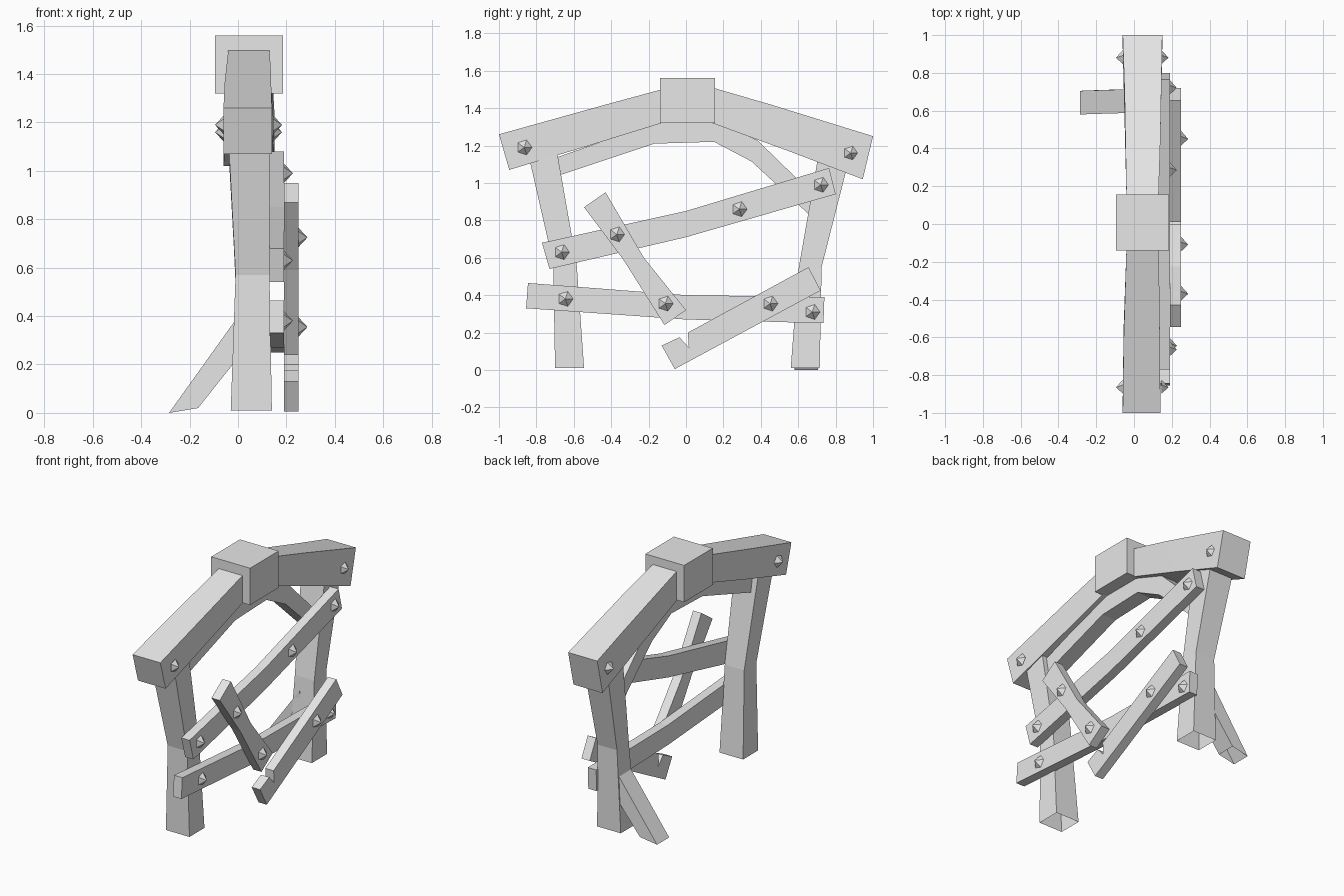
import bpy
import bmesh
import math
from mathutils import Matrix, Vector

cube = bpy.data.objects.get("Cube")
if cube:
    bpy.data.objects.remove(cube, do_unlink=True)

GREY = (0.8, 0.8, 0.8, 1.0)
wood = bpy.data.materials.new("plain grey")
wood.use_nodes = True
wood.diffuse_color = GREY
wood.node_tree.nodes["Principled BSDF"].inputs["Base Color"].default_value = GREY


def finish(name, bm):
    """Turn a bmesh into a flat-shaded object."""
    bmesh.ops.recalc_face_normals(bm, faces=bm.faces[:])
    mesh = bpy.data.meshes.new(name)
    bm.to_mesh(mesh)
    bm.free()
    mesh.materials.append(wood)
    obj = bpy.data.objects.new(name, mesh)
    bpy.context.collection.objects.link(obj)
    return obj


def section(x0, x1, a, b, b_far=None):
    """Four-cornered cross-section between two (y, z) points."""
    b_far = b_far or b
    return [(x0, *a), (x1, *a), (x1, *b_far), (x0, *b)]


def loft(name, sections, open_start=False):
    """Beam skinned through a row of cross-sections."""
    bm = bmesh.new()
    rings = [[bm.verts.new(p) for p in s] for s in sections]
    for r, s in zip(rings, rings[1:]):
        for i in range(4):
            j = (i + 1) % 4
            bm.faces.new((r[i], r[j], s[j], s[i]))
    if not open_start:
        bm.faces.new(rings[0])
    bm.faces.new(rings[-1])
    return finish(name, bm)


def plank(name, x0, x1, outline):
    """Board cut to a (y, z) outline."""
    bm = bmesh.new()
    face = bm.faces.new([bm.verts.new((x0, y, z)) for y, z in outline])
    out = bmesh.ops.extrude_face_region(bm, geom=[face])
    moved = [v for v in out["geom"] if isinstance(v, bmesh.types.BMVert)]
    bmesh.ops.translate(bm, verts=moved, vec=(x1 - x0, 0, 0))
    return finish(name, bm)


def stud(name, x, y, z, side=1):
    """Five-sided pointed nail head."""
    bm = bmesh.new()
    height = 0.037
    bmesh.ops.create_cone(bm, cap_ends=True, segments=5, radius1=0.042, radius2=0, depth=height)
    bmesh.ops.remove_doubles(bm, verts=bm.verts[:], dist=0.0001)
    turn = Matrix.Rotation(side * math.pi / 2, 4, "Y")
    place = Matrix.Translation(Vector((x + side * height / 2, y, z)))
    bmesh.ops.transform(bm, matrix=place @ turn, verts=bm.verts[:])
    return finish(name, bm)


# Bent posts, open underneath
loft("front_post", [
    section(-0.03, 0.14, (-0.70, 0.01), (-0.545, 0.01)),
    section(-0.01, 0.13, (-0.71, 0.57), (-0.585, 0.57)),
    section(-0.04, 0.13, (-0.84, 1.14), (-0.69, 1.17)),
], open_start=True)
loft("back_post", [
    section(-0.03, 0.14, (0.56, 0.01), (0.715, 0.01)),
    section(-0.01, 0.13, (0.60, 0.53), (0.725, 0.55)),
    section(-0.04, 0.13, (0.71, 1.16), (0.865, 1.10)),
], open_start=True)

# Sloping roof beams, pinched and twisted in the middle
loft("front_roof_beam", [
    section(-0.06, 0.14, (-0.945, 1.07), (-1.0, 1.26)),
    section(-0.055, 0.135, (-0.55, 1.19), (-0.62, 1.365), (-0.40, 1.427)),
    section(-0.04, 0.13, (-0.13, 1.32), (-0.13, 1.50)),
])
loft("back_roof_beam", [
    section(-0.06, 0.15, (0.945, 1.02), (1.0, 1.25)),
    section(-0.05, 0.14, (0.55, 1.17), (0.70, 1.34), (0.45, 1.42)),
    section(-0.04, 0.13, (0.14, 1.32), (0.14, 1.51)),
])

# Ridge block
plank("ridge_block", -0.095, 0.185,
      [(-0.14, 1.32), (0.155, 1.32), (0.155, 1.56), (-0.14, 1.56)])

# Curved inner brace
loft("arch_brace", [
    section(0, 0.1, low, high) for low, high in (
        ((-0.71, 1.03), (-0.71, 1.13)),
        ((-0.17, 1.21), (-0.17, 1.32)),
        ((0.15, 1.22), (0.16, 1.32)),
        ((0.35, 1.115), (0.38, 1.23)),
        ((0.67, 0.82), (0.72, 0.90)))
])

# Raking prop behind the back post, open underneath
loft("prop", [
    [(-0.285, 0.58, 0), (-0.285, 0.705, 0), (-0.165, 0.71, 0.02), (-0.165, 0.585, 0.02)],
    [(0.03, 0.59, 0.44), (0.03, 0.715, 0.44), (0.05, 0.715, 0.29), (0.05, 0.59, 0.29)],
], open_start=True)

# Boards nailed across the opening
INNER, MIDDLE, OUTER = 0.13, 0.19, 0.25
plank("upper_board", INNER, MIDDLE,
      [(-0.73, 0.54), (0, 0.71), (0.80, 0.94), (0.765, 1.08), (0, 0.85), (-0.77, 0.68)])
plank("lower_board", INNER, MIDDLE,
      [(-0.855, 0.33), (0, 0.27), (0.735, 0.25), (0.74, 0.39), (0, 0.40), (-0.845, 0.465)])
plank("short_board", MIDDLE, OUTER,
      [(-0.545, 0.87), (-0.335, 0.59), (-0.115, 0.24), (0, 0.32), (-0.225, 0.60), (-0.43, 0.95)])
plank("split_board", MIDDLE, OUTER,
      [(-0.06, 0.005), (0.72, 0.425), (0.655, 0.55), (0.01, 0.20),
       (0.015, 0.12), (-0.035, 0.175), (-0.13, 0.13)])

# Nail heads on the boards
for y, z in ((-0.665, 0.63), (0.285, 0.86), (0.72, 0.99), (-0.645, 0.38), (0.675, 0.31)):
    stud("inner_board_stud", MIDDLE, y, z)
for y, z in ((-0.37, 0.725), (-0.11, 0.355), (0.45, 0.355)):
    stud("outer_board_stud", OUTER, y, z)

# Nail heads on both sides of the roof beams
for y, z in ((-0.865, 1.19), (0.88, 1.16)):
    stud("beam_stud", 0.145, y, z)
    stud("beam_stud", -0.058, y, z, side=-1)
